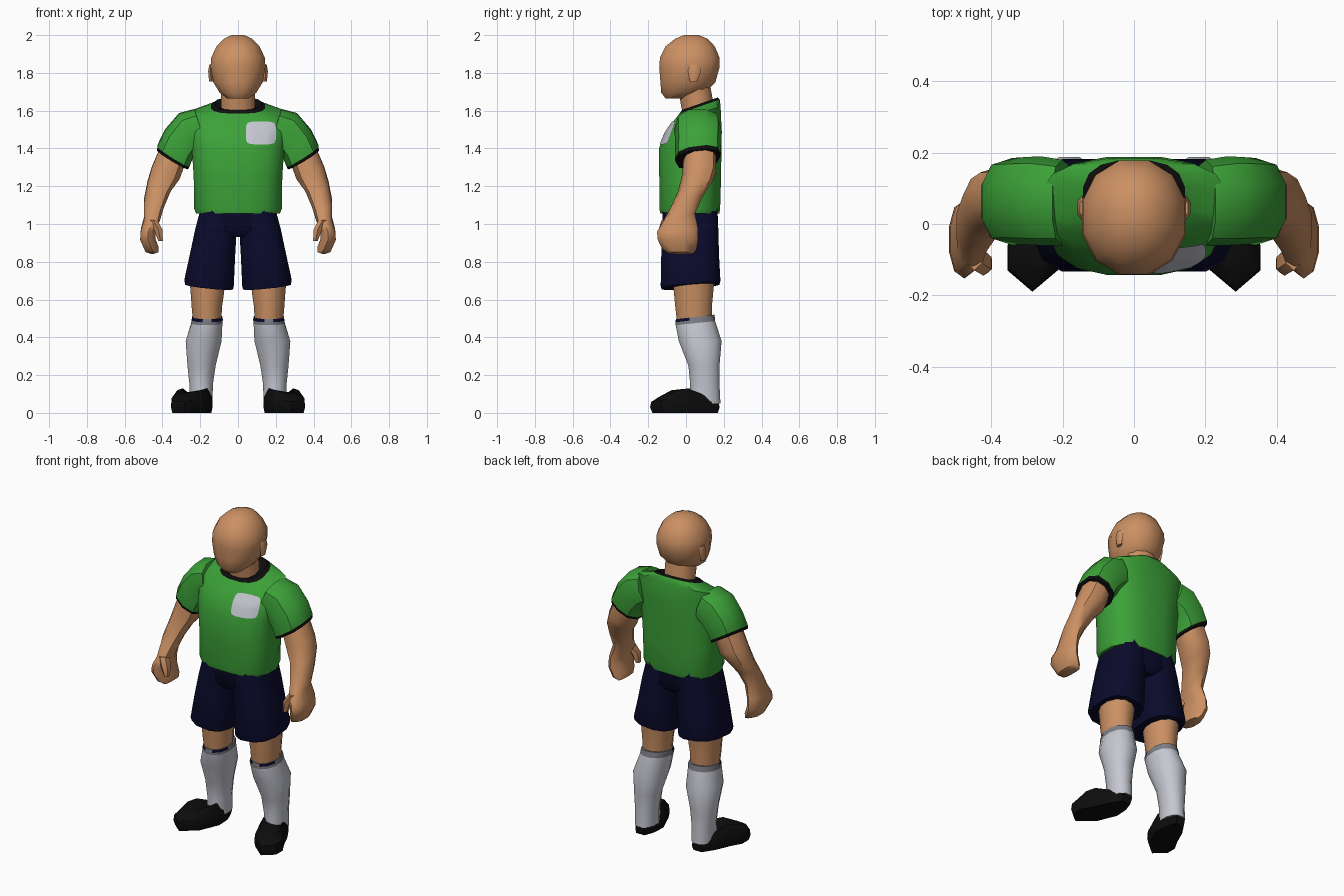
import bpy, bmesh, math


def mat(name, r, g, b):
    m = bpy.data.materials.new(name)
    m.diffuse_color = (r, g, b, 1)
    return m


SKIN = mat("skin", 0.60, 0.28, 0.125)
GREEN = mat("shirt green", 0.045, 0.36, 0.04)
NAVY = mat("shorts navy", 0.003, 0.003, 0.025)
WHITE = mat("sock white", 0.56, 0.57, 0.63)
GREY = mat("cuff grey", 0.20, 0.20, 0.23)
BLACK = mat("trim black", 0.004, 0.004, 0.004)


def finish(name, bm, mats, angle=40):
    bmesh.ops.recalc_face_normals(bm, faces=bm.faces)
    me = bpy.data.meshes.new(name)
    bm.to_mesh(me)
    bm.free()
    for m in mats:
        me.materials.append(m)
    ob = bpy.data.objects.new(name, me)
    bpy.context.collection.objects.link(ob)
    bpy.ops.object.select_all(action='DESELECT')
    ob.select_set(True)
    bpy.context.view_layer.objects.active = ob
    bpy.ops.object.shade_smooth_by_angle(angle=math.radians(angle))
    return ob


def skin_rings(bm, rings, bands=None):
    """Bridge rings of points with quads and cap both ends."""
    vs = [[bm.verts.new(p) for p in r] for r in rings]
    n = len(vs[0])
    for i in range(len(vs) - 1):
        for j in range(n):
            k = (j + 1) % n
            f = bm.faces.new((vs[i][j], vs[i][k], vs[i + 1][k], vs[i + 1][j]))
            f.material_index = bands[i] if bands else 0
    for end, b in ((0, 0), (-1, -1)):
        f = bm.faces.new(vs[end])
        f.material_index = bands[b] if bands else 0


def loft(name, rings, mats, bands=None, s=1, n=12, e=1.0, rule=None, angle=40):
    """Ring: cx, cy, cz, rx, ry, slope along x, slope along y."""
    bm = bmesh.new()
    pts = []
    for cx, cy, cz, rx, ry, sx, sy in rings:
        ring = []
        for j in range(n):
            a = 2 * math.pi * (j + 0.5) / n
            c, d = math.cos(a), math.sin(a)
            dx = rx * math.copysign(abs(c) ** e, c)
            dy = ry * math.copysign(abs(d) ** e, d)
            ring.append((s * (cx + dx), cy + dy, cz + sx * dx + sy * dy))
        pts.append(ring)
    skin_rings(bm, pts, bands)
    if rule:
        for f in bm.faces:
            f.material_index = rule(f.calc_center_median(), f.material_index)
    return finish(name, bm, mats, angle)


# head and neck
loft("head", [
    (0, -0.05, 1.665, 0.06, 0.06, 0, 0), (0, -0.015, 1.695, 0.10, 0.12, 0, 0),
    (0, 0.01, 1.75, 0.135, 0.15, 0, 0), (0, 0.018, 1.83, 0.15, 0.165, 0, 0),
    (0, 0.02, 1.88, 0.147, 0.163, 0, 0), (0, 0.022, 1.94, 0.118, 0.135, 0, 0),
    (0, 0.028, 1.98, 0.078, 0.09, 0, 0), (0, 0.03, 2.0, 0.035, 0.04, 0, 0)],
    [SKIN], e=0.93)
loft("neck", [(0, 0.07, 1.54, 0.10, 0.08, 0, 0.3), (0, 0.06, 1.63, 0.092, 0.085, 0, 0.3),
              (0, 0.04, 1.74, 0.095, 0.09, 0, 0)], [SKIN])

# shirt body with collar
shirt = loft("shirt", [
    (0, 0.02, 1.055, 0.225, 0.158, 0, 0), (0, 0.02, 1.08, 0.235, 0.163, 0, 0),
    (0, 0.022, 1.25, 0.238, 0.166, 0, 0), (0, 0.022, 1.40, 0.248, 0.168, 0, 0),
    (0, 0.04, 1.50, 0.262, 0.150, 0, 0.1), (0, 0.06, 1.585, 0.262, 0.125, 0, 0.3),
    (0, 0.072, 1.622, 0.145, 0.108, 0, 0.35), (0, 0.074, 1.637, 0.125, 0.096, 0, 0.35),
    (0, 0.074, 1.628, 0.096, 0.084, 0, 0.35)],
    [GREEN, BLACK], [0, 0, 0, 0, 0, 0, 1, 1], n=16, e=0.75)

# chest badge laid on the shirt
bm = bmesh.new()
bmesh.ops.create_grid(bm, x_segments=8, y_segments=8, size=1)
for v in bm.verts:
    u, w = v.co.x, v.co.y
    v.co = (0.12 + 0.079 * u * (1 - 0.12 * w ** 4), -0.4, 1.48 + 0.06 * w * (1 - 0.12 * u ** 4))
badge = finish("badge", bm, [WHITE])
sw = badge.modifiers.new("lay_on_shirt", 'SHRINKWRAP')
sw.target = shirt
sw.wrap_method = 'PROJECT'
sw.use_project_y = True
sw.use_project_x = sw.use_project_z = False
sw.use_positive_direction = True
sw.wrap_mode = 'ABOVE_SURFACE'
sw.offset = 0.005

# pelvis joining both shorts legs
loft("shorts_seat", [(0, 0.022, 0.93, 0.10, 0.12, 0, 0), (0, 0.022, 0.97, 0.19, 0.148, 0, 0),
                     (0, 0.022, 1.09, 0.195, 0.150, 0, 0)], [NAVY], e=0.7)

# shoe outline: x, y, height of the upper
SHOE = [(0.135, 0.02, 0.13), (0.14, 0.11, 0.10), (0.165, 0.178, 0.08), (0.225, 0.178, 0.08),
        (0.27, 0.11, 0.10), (0.315, 0.01, 0.13), (0.355, -0.06, 0.12), (0.355, -0.13, 0.10),
        (0.285, -0.19, 0.09), (0.19, -0.11, 0.12)]

for s, side in ((1, "left"), (-1, "right")):
    # ear
    loft(side + "_ear", [(0.143, 0.04, 1.755, 0.012, 0.02, 0, 0),
                         (0.146, 0.045, 1.81, 0.014, 0.035, 0, 0),
                         (0.143, 0.045, 1.845, 0.01, 0.025, 0, 0)], [SKIN], s=s, n=6)
    # sleeve with dark cuff
    loft(side + "_sleeve", [
        (0.20, 0.06, 1.515, 0.03, 0.12, 3.2, 0.05), (0.262, 0.065, 1.485, 0.052, 0.125, 2.0, 0.05),
        (0.315, 0.065, 1.42, 0.075, 0.122, 1.05, 0.1), (0.342, 0.063, 1.36, 0.088, 0.122, 0.62, 0.12),
        (0.346, 0.063, 1.343, 0.085, 0.118, 0.6, 0.12)],
        [GREEN, BLACK], [0, 0, 0, 1], s=s, n=10, e=0.8)
    # arm and hand
    loft(side + "_arm", [
        (0.335, 0.075, 1.39, 0.07, 0.085, 0.6, 0), (0.383, 0.07, 1.27, 0.077, 0.09, 0.4, 0.1),
        (0.418, 0.05, 1.20, 0.064, 0.092, 0.3, 0.3), (0.445, 0.0, 1.11, 0.055, 0.088, 0.2, 0.4),
        (0.455, -0.04, 1.03, 0.043, 0.088, 0.1, 0.3), (0.476, -0.045, 0.97, 0.04, 0.108, 0, 0.1),
        (0.478, -0.043, 0.92, 0.042, 0.108, -0.1, 0), (0.455, -0.035, 0.865, 0.036, 0.09, -0.4, 0),
        (0.437, -0.03, 0.845, 0.018, 0.07, -0.3, 0)], [SKIN], s=s, n=10, e=0.9)
    loft(side + "_thumb", [(0.448, -0.09, 1.02, 0.025, 0.04, 0, 0),
                           (0.422, -0.11, 0.97, 0.026, 0.035, 0, 0),
                           (0.41, -0.115, 0.91, 0.014, 0.022, 0, 0)], [SKIN], s=s, n=6)
    # shorts leg
    loft(side + "_shorts_leg", [
        (0.10, 0.022, 1.09, 0.098, 0.148, 0, 0), (0.117, 0.022, 0.97, 0.113, 0.153, 0, 0),
        (0.136, 0.022, 0.83, 0.124, 0.157, 0, 0), (0.153, 0.024, 0.69, 0.134, 0.162, 0.1, 0.08),
        (0.153, 0.024, 0.67, 0.130, 0.157, 0.1, 0.08)], [NAVY], s=s, e=0.75)
    # bare knee
    loft(side + "_knee", [
        (0.165, 0.04, 0.76, 0.10, 0.12, 0, 0), (0.162, 0.04, 0.64, 0.092, 0.108, 0, 0),
        (0.165, 0.04, 0.56, 0.083, 0.10, 0, 0), (0.163, 0.045, 0.47, 0.077, 0.095, 0, 0)],
        [SKIN], s=s)
    # sock, its cuff navy in front and grey behind
    loft(side + "_sock", [
        (0.195, 0.10, 0.05, 0.062, 0.085, 0, 0), (0.195, 0.10, 0.15, 0.064, 0.08, 0, 0),
        (0.193, 0.095, 0.25, 0.077, 0.085, 0, 0), (0.182, 0.075, 0.38, 0.098, 0.117, 0, 0),
        (0.165, 0.05, 0.475, 0.085, 0.108, 0, 0.1), (0.163, 0.048, 0.492, 0.085, 0.108, 0, 0.12),
        (0.163, 0.048, 0.508, 0.082, 0.105, 0, 0.12)],
        [WHITE, GREY, NAVY], [0, 0, 0, 0, 1, 1], s=s, e=0.93,
        rule=lambda c, i: 2 if i == 1 and c.y < 0.0 and c.z > 0.488 else i)
    # shoe
    bm = bmesh.new()
    rings = []
    for k, z in ((0.94, 0.0), (1.0, 0.03), (0.97, 0.65), (0.72, 1.0)):
        cx, cy = 0.235, 0.01
        rings.append([(s * (cx + k * (x - cx)), cy + k * (y - cy), z if z < 0.1 else z * h)
                      for x, y, h in SHOE])
    skin_rings(bm, rings)
    finish(side + "_shoe", bm, [BLACK])
